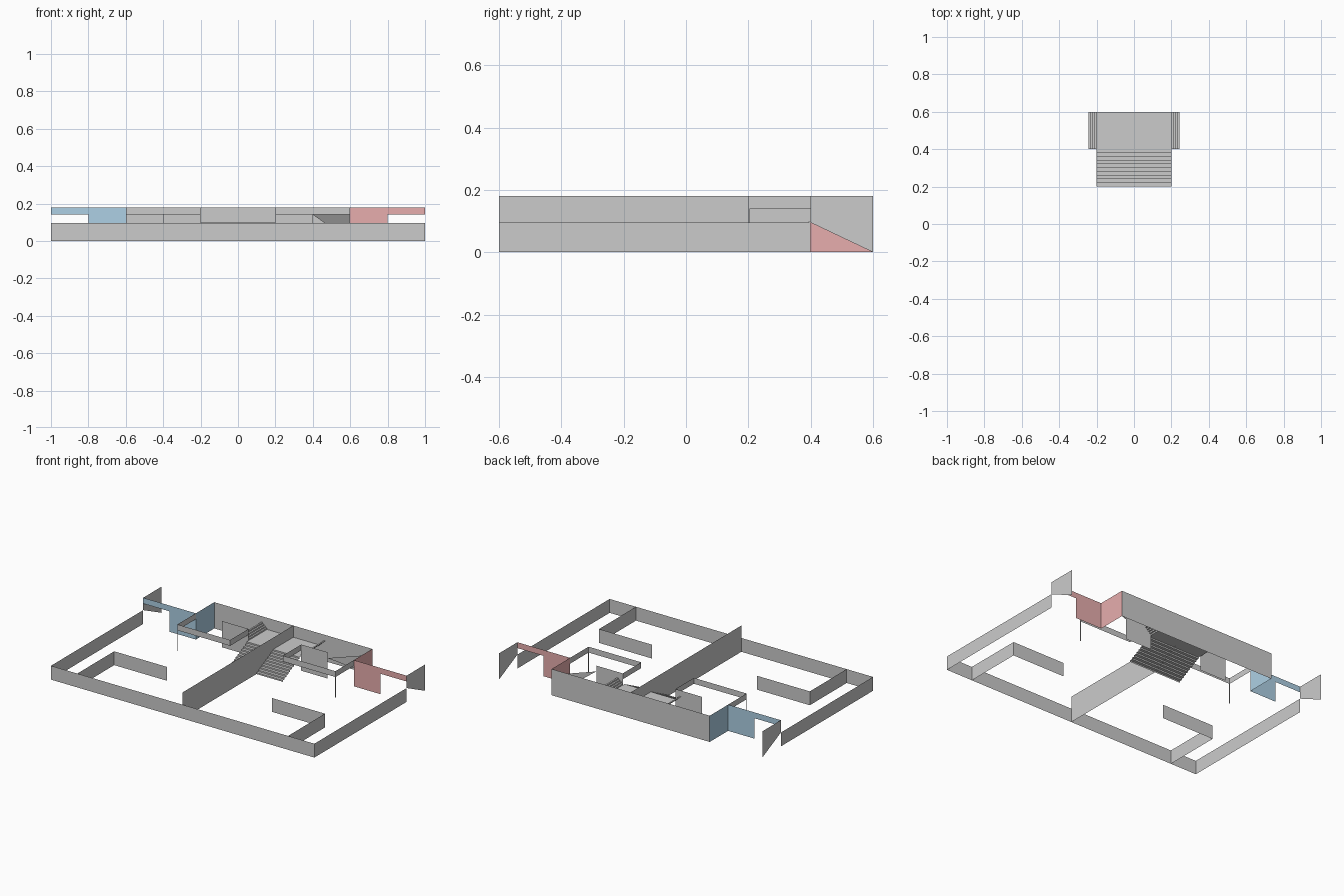
import bpy

if "Cube" in bpy.data.objects:
    bpy.data.objects.remove(bpy.data.objects["Cube"])

LOW, DOOR, HIGH = 0.095, 0.14, 0.18


def material(name, rgb):
    m = bpy.data.materials.new(name)
    m.diffuse_color = (*rgb, 1)
    m.use_nodes = True
    m.node_tree.nodes["Principled BSDF"].inputs["Base Color"].default_value = m.diffuse_color
    return m


BLUE = material("blue_paint", (0.42, 0.63, 0.78))
RED = material("red_paint", (0.80, 0.42, 0.42))


def sheet(name, faces, mat=None):
    """Mesh from a list of flat polygons given as point lists."""
    verts, polys = [], []
    for f in faces:
        polys.append(range(len(verts), len(verts) + len(f)))
        verts += f
    me = bpy.data.meshes.new(name)
    me.from_pydata(verts, [], [list(p) for p in polys])
    ob = bpy.data.objects.new(name, me)
    bpy.context.collection.objects.link(ob)
    if mat:
        me.materials.append(mat)
    return ob


def wall(a, b, z0, z1):
    """Upright thin panel between two plan points."""
    return [(*a, z0), (*b, z0), (*b, z1), (*a, z1)]


def along_x(x, profile):
    return [(x, y, z) for y, z in profile]


# Front boundary and centre divider
sheet("front_wall", [wall((-1, -.6), (1, -.6), 0, LOW)])
sheet("back_wall", [wall((.6, .6), (-.6, .6), 0, HIGH)])
sheet("centre_divider", [along_x(0, [(-.6, 0), (.2, 0), (.4, .1), (.6, .1),
                                     (.6, HIGH), (-.6, HIGH)])])

for s, side, paint in ((-1, "left", BLUE), (1, "right", RED)):
    # Outer side wall with the sloped rear panel
    sheet(side + "_side_wall", [
        wall((s, -.6), (s, .4), 0, LOW),
        along_x(s, [(.4, LOW), (.6, 0), (.6, HIGH), (.4, HIGH)])])

    # Low L-shaped partition at the front
    sheet(side + "_low_partition", [
        wall((s * .8, -.6), (s * .8, -.2), 0, LOW),
        wall((s * .8, -.2), (s * .4, -.2), 0, LOW)])

    # Painted entrance wall, door lintel and return wall
    sheet(side + "_entrance", [
        wall((s * .6, .4), (s * .8, .4), 0, HIGH),
        wall((s * .8, .4), (s, .4), DOOR, HIGH),
        wall((s * .6, .4), (s * .6, .6), 0, HIGH)], paint)

    # Raised balcony parapet on three sides
    sheet(side + "_parapet", [
        wall((s * .2, .2), (s * .6, .2), DOOR, HIGH),
        wall((s * .6, .2), (s * .6, .4), DOOR, HIGH),
        wall((s * .2, .2), (s * .2, .4), DOOR, HIGH)])

    # Slim corner post
    w = .005
    sheet(side + "_corner_post", [
        wall((s * .6, .2), (s * (.6 - w), .2), 0, DOOR),
        wall((s * .6, .2), (s * .6, .2 + w), 0, DOOR)])

    # Screen panel beside the stairs
    sheet(side + "_screen", [wall((s * .2, .4), (s * .4, .4), 0, HIGH)])

    # Short flight from the landing up to the balcony
    steps, n = [], 4
    for i in range(n):
        x0, x1 = s * (.2 + .011 * i), s * (.2 + .011 * (i + 1))
        z0, z1 = .1 + .01 * i, .1 + .01 * (i + 1)
        steps += [wall((x0, .4), (x0, .6), z0, z1),
                  [(x0, .4, z1), (x1, .4, z1), (x1, .6, z1), (x0, .6, z1)]]
    sheet(side + "_upper_steps", steps)

# Slanted filler panel in the right room
sheet("right_filler", [[(.4, .4, DOOR), (.6, .6, DOOR), (.6, .6, 0)]])

# Main flight and landing
stairs, n = [], 10
for i in range(n):
    y0, y1 = .2 + .02 * i, .2 + .02 * (i + 1)
    z0, z1 = .01 * i, .01 * (i + 1)
    stairs += [wall((-.2, y0), (.2, y0), z0, z1),
               [(-.2, y0, z1), (.2, y0, z1), (.2, y1, z1), (-.2, y1, z1)]]
sheet("main_stairs", stairs)
sheet("landing", [[(-.2, .4, .1), (.2, .4, .1), (.2, .6, .1), (-.2, .6, .1)]])
